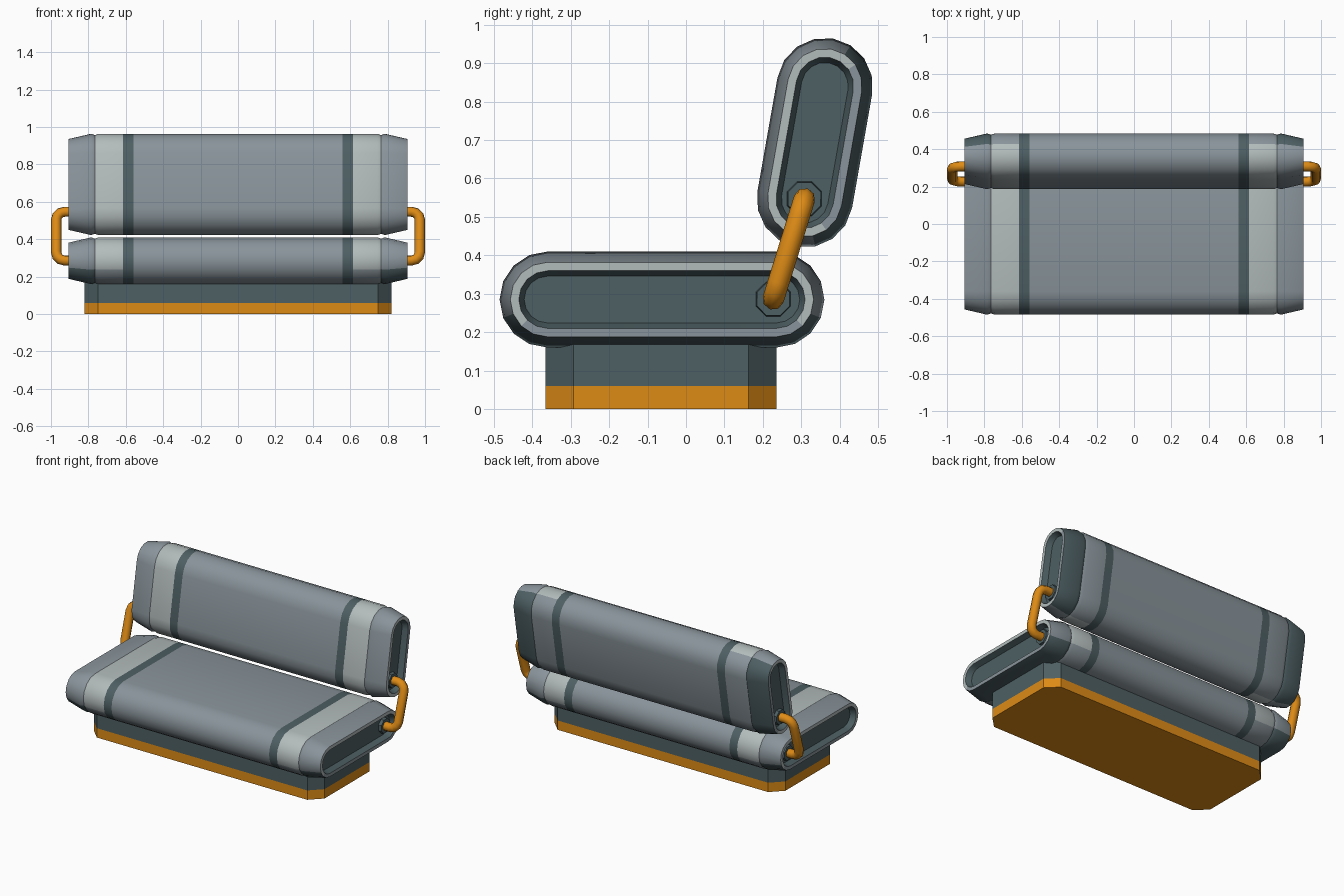
import bpy, bmesh, math
from mathutils import Vector

if "Cube" in bpy.data.objects:
    bpy.data.objects.remove(bpy.data.objects["Cube"])


def material(name, rgb):
    m = bpy.data.materials.new(name)
    m.diffuse_color = (*rgb, 1)
    m.use_nodes = True
    m.node_tree.nodes["Principled BSDF"].inputs["Base Color"].default_value = m.diffuse_color
    return m


MATS = [material("mid grey", (0.25, 0.295, 0.325)),
        material("light grey", (0.45, 0.50, 0.50)),
        material("dark slate", (0.075, 0.115, 0.125)),
        material("orange", (0.73, 0.26, 0.008))]
MID, LIGHT, DARK, ORANGE = range(4)


def finish(name, bm, angle=32):
    bmesh.ops.recalc_face_normals(bm, faces=bm.faces)
    me = bpy.data.meshes.new(name)
    bm.to_mesh(me)
    bm.free()
    for m in MATS:
        me.materials.append(m)
    me.shade_smooth()
    me.set_sharp_from_angle(angle=math.radians(angle))
    ob = bpy.data.objects.new(name, me)
    bpy.context.collection.objects.link(ob)
    return ob


def skin(bm, a, b):
    n = len(a)
    return [bm.faces.new((a[i], a[(i + 1) % n], b[(i + 1) % n], b[i])) for i in range(n)]


# x position, inset, (colour on the sitting side, colour on the reverse side) of the strip that follows
STATIONS = [(0.87, 0.064, (DARK, DARK)),     # recess wall
            (0.905, 0.050, (LIGHT, MID)),    # rim
            (0.905, 0.028, (MID, DARK)),     # tapered end
            (0.785, 0.0, (MID, DARK)),       # groove
            (0.765, 0.007, (LIGHT, MID)),
            (0.745, 0.0, (LIGHT, MID)),      # wide band
            (0.615, 0.0, (DARK, DARK)),      # thin stripe
            (0.56, 0.0, (MID, MID))]         # main body


def cushion(name, centre, u, v, half, radius=0.125, seg=8):
    """Stadium section along u, with v pointing to the sitting side."""
    bm = bmesh.new()
    centre, u, v = Vector(centre), Vector(u), Vector(v)

    def loop(x, inset):
        pts = []
        for side in (1, -1):
            for i in range(seg + 1):
                a = math.pi * i / seg - math.pi / 2
                r = radius - inset
                p = centre + u * side * (half + r * math.cos(a)) + v * side * r * math.sin(a)
                pts.append(bm.verts.new((x, p.y, p.z)))
        return pts

    inner = []
    for s in (1, -1):
        loops = [loop(s * x, d) for x, d, _ in STATIONS]
        bm.faces.new(loops[0]).material_index = DARK
        for a, b, st in zip(loops, loops[1:], STATIONS):
            for f in skin(bm, a, b):
                side = (f.calc_center_median() - centre).dot(v)
                f.material_index = st[2][0 if side > -0.055 else 1]
        inner.append(loops[-1])
    skin(bm, inner[0], inner[1])
    return finish(name, bm)


t = math.radians(10)
cushion("seat", (0, -0.0625, 0.285), (0, 1, 0), (0, 0, 1), 0.2975)
cushion("backrest", (0, 0.335, 0.693), (0, math.sin(t), math.cos(t)),
        (0, -math.cos(t), math.sin(t)), 0.15)

# plinth with cut corners, orange at the foot
bm = bmesh.new()
hx, hy, c, cy = 0.82, 0.30, 0.072, -0.065
outline = [(hx, hy - c), (hx - c, hy), (c - hx, hy), (-hx, hy - c),
           (-hx, c - hy), (c - hx, -hy), (hx - c, -hy), (hx, c - hy)]
rings = [[bm.verts.new((x, y + cy, z)) for x, y in outline] for z in (0, 0.06, 0.2)]
bm.faces.new(rings[0]).material_index = ORANGE
bm.faces.new(rings[2]).material_index = DARK
for k, m in ((0, ORANGE), (1, DARK)):
    for f in skin(bm, rings[k], rings[k + 1]):
        f.material_index = m
finish("plinth", bm, 20)

LOW, HIGH = Vector((0, 0.227, 0.286)), Vector((0, 0.308, 0.547))


def bracket(name, s):
    """Bent round bar joining the seat and the backrest."""
    out = Vector((s, 0, 0))
    along = (HIGH - LOW).normalized()
    xo, r = 0.972, 0.045
    half = [LOW + out * 0.86]
    for i in range(4):
        a = math.pi / 2 * i / 3
        half.append(LOW + out * (xo - r + r * math.sin(a)) + along * r * (1 - math.cos(a)))
    mid = (LOW + HIGH) / 2
    path = half + [p - along * 2 * (p - mid).dot(along) for p in reversed(half)]
    side = along.cross(out)
    bm = bmesh.new()
    prev = None
    for i, p in enumerate(path):
        tan = (path[min(i + 1, len(path) - 1)] - path[max(i - 1, 0)]).normalized()
        if i in (0, len(path) - 1):
            tan = out if i == 0 else -out
        nrm = side.cross(tan)
        ring = [bm.verts.new(p + 0.028 * (side * math.cos(k * math.pi / 4) + nrm * math.sin(k * math.pi / 4)))
                for k in range(8)]
        if prev:
            skin(bm, prev, ring)
        else:
            bm.faces.new(ring)
        prev = ring
    bm.faces.new(prev)
    for f in bm.faces:
        f.material_index = ORANGE
    finish(name, bm, 50)


def socket(name, s, p):
    """Eight-sided collar around each bar end."""
    bm = bmesh.new()
    rings = [[bm.verts.new((s * x, p.y + r * math.cos(k * math.pi / 4 + 0.39),
                            p.z + r * math.sin(k * math.pi / 4 + 0.39))) for k in range(8)]
             for x, r in ((0.86, 0.05), (0.89, 0.046))]
    skin(bm, *rings)
    for r in rings:
        bm.faces.new(r)
    for f in bm.faces:
        f.material_index = DARK
    finish(name, bm, 30)


for s, side in ((1, "right"), (-1, "left")):
    bracket(side + "_bracket", s)
    socket(side + "_lower_socket", s, LOW)
    socket(side + "_upper_socket", s, HIGH)
